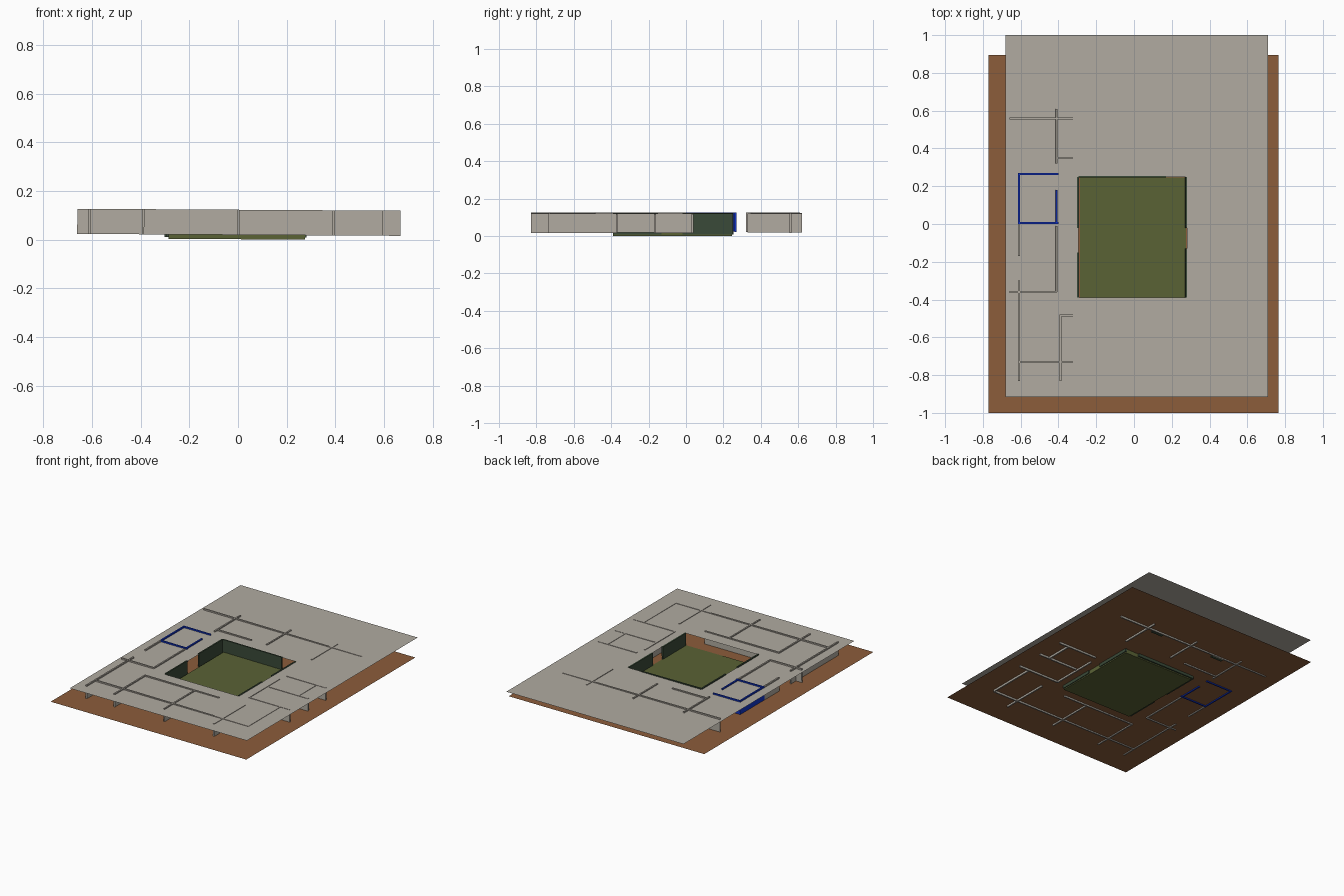
import bpy, bmesh, math
from mathutils import Matrix

if "Cube" in bpy.data.objects:
    bpy.data.objects.remove(bpy.data.objects["Cube"])


def srgb(r, g, b):
    return tuple((c / 255 / 12.92) if c < 10 else ((c / 255 + 0.055) / 1.055) ** 2.4
                 for c in (r, g, b)) + (1.0,)


def material(name, rgb):
    m = bpy.data.materials.new(name)
    m.diffuse_color = srgb(*rgb)
    m.use_nodes = True
    m.node_tree.nodes["Principled BSDF"].inputs["Base Color"].default_value = m.diffuse_color
    return m


GREY = material("warm_grey", (177, 171, 161))
BROWN = material("earth_brown", (140, 93, 59))
LAWN = material("lawn_green", (90, 98, 53))
GLASS = material("dark_green", (58, 74, 56))
BLUE = material("blue", (18, 52, 200))

TILT = Matrix.Rotation(0.006, 4, 'Y')   # walls lean very slightly to the right
T = 0.01                                # wall thickness


def finish(bm, name, mat):
    me = bpy.data.meshes.new(name)
    bm.to_mesh(me)
    bm.free()
    me.materials.append(mat)
    ob = bpy.data.objects.new(name, me)
    bpy.context.collection.objects.link(ob)
    return ob


def add_box(bm, x0, x1, y0, y1, z0, z1):
    m = Matrix.Translation(((x0 + x1) / 2, (y0 + y1) / 2, (z0 + z1) / 2))
    m = m @ Matrix.Diagonal((x1 - x0, y1 - y0, z1 - z0, 1))
    bmesh.ops.create_cube(bm, size=1, matrix=m)


def walls(name, mat, along_x, along_y, z0=0.02, z1=0.123):
    """along_x: (y, x0, x1) runs; along_y: (x, y0, y1) runs."""
    bm = bmesh.new()
    for y, a, b in along_x:
        add_box(bm, a, b, y - T / 2, y + T / 2, z0, z1)
    for x, a, b in along_y:
        add_box(bm, x - T / 2, x + T / 2, a, b, z0, z1)
    bmesh.ops.transform(bm, matrix=TILT, verts=bm.verts)
    return finish(bm, name, mat)


def sheet(name, mat, x0, x1, y0, y1, z, hole=None):
    bm = bmesh.new()
    ring = lambda a, b, c, d: [bm.verts.new(p) for p in
                               ((a, c, z), (b, c, z), (b, d, z), (a, d, z))]
    o = ring(x0, x1, y0, y1)
    if hole:
        i = ring(*hole)
        for k in range(4):
            n = (k + 1) % 4
            bm.faces.new((o[k], o[n], i[n], i[k]))
    else:
        bm.faces.new(o)
    return finish(bm, name, mat)


# ground sheet and roof sheet with the courtyard opening
sheet("ground", BROWN, -0.77, 0.765, -1.0, 0.895, 0.03)
sheet("roof", GREY, -0.68, 0.71, -0.915, 1.0, 0.117, hole=(-0.295, 0.28, -0.39, 0.25))

# courtyard lawn slab
bm = bmesh.new()
add_box(bm, -0.285, 0.275, -0.39, 0.245, 0.002, 0.034)
bmesh.ops.transform(bm, matrix=TILT, verts=bm.verts)
finish(bm, "courtyard_lawn", LAWN)

# dark courtyard screens, with openings left and right
walls("courtyard_screens", GLASS,
      [(0.25, -0.295, 0.17)],
      [(-0.297, -0.39, -0.15), (-0.297, -0.02, 0.25),
       (0.276, -0.39, -0.13), (0.276, -0.02, 0.25)], 0.01, 0.122)

# outer walls
walls("outer_walls", GREY,
      [(0.558, -0.66, 0.58), (-0.73, -0.61, 0.59)],
      [(-0.61, -0.83, -0.30), (-0.61, -0.17, 0.0),
       (0.59, -0.73, -0.37), (0.59, -0.165, 0.035)])

# wing walls that run out past the facade
walls("wing_walls", GREY,
      [(0.035, 0.36, 0.667), (-0.165, 0.36, 0.667), (-0.37, 0.345, 0.667),
       (-0.36, -0.66, -0.41)],
      [(-0.39, -0.83, -0.48), (0.0, -0.83, -0.48), (0.39, -0.83, -0.48)])

# inner partitions
walls("partitions", GREY,
      [(-0.485, -0.39, 0.19), (0.35, -0.41, -0.14)],
      [(-0.41, -0.36, -0.01), (-0.41, 0.32, 0.61), (0.345, -0.37, -0.03),
       (0.345, 0.33, 0.62), (-0.02, 0.35, 0.62)])

# blue room with a door gap
walls("blue_room", BLUE,
      [(0.265, -0.615, -0.40), (0.005, -0.615, -0.40)],
      [(-0.61, 0.0, 0.27), (-0.41, 0.0, 0.18)])

# two small dark thresholds under the back rooms
bm = bmesh.new()
for x in (0.25, -0.26):
    add_box(bm, x - 0.045, x + 0.045, 0.525, 0.56, 0.025, 0.032)
finish(bm, "thresholds", GLASS)
